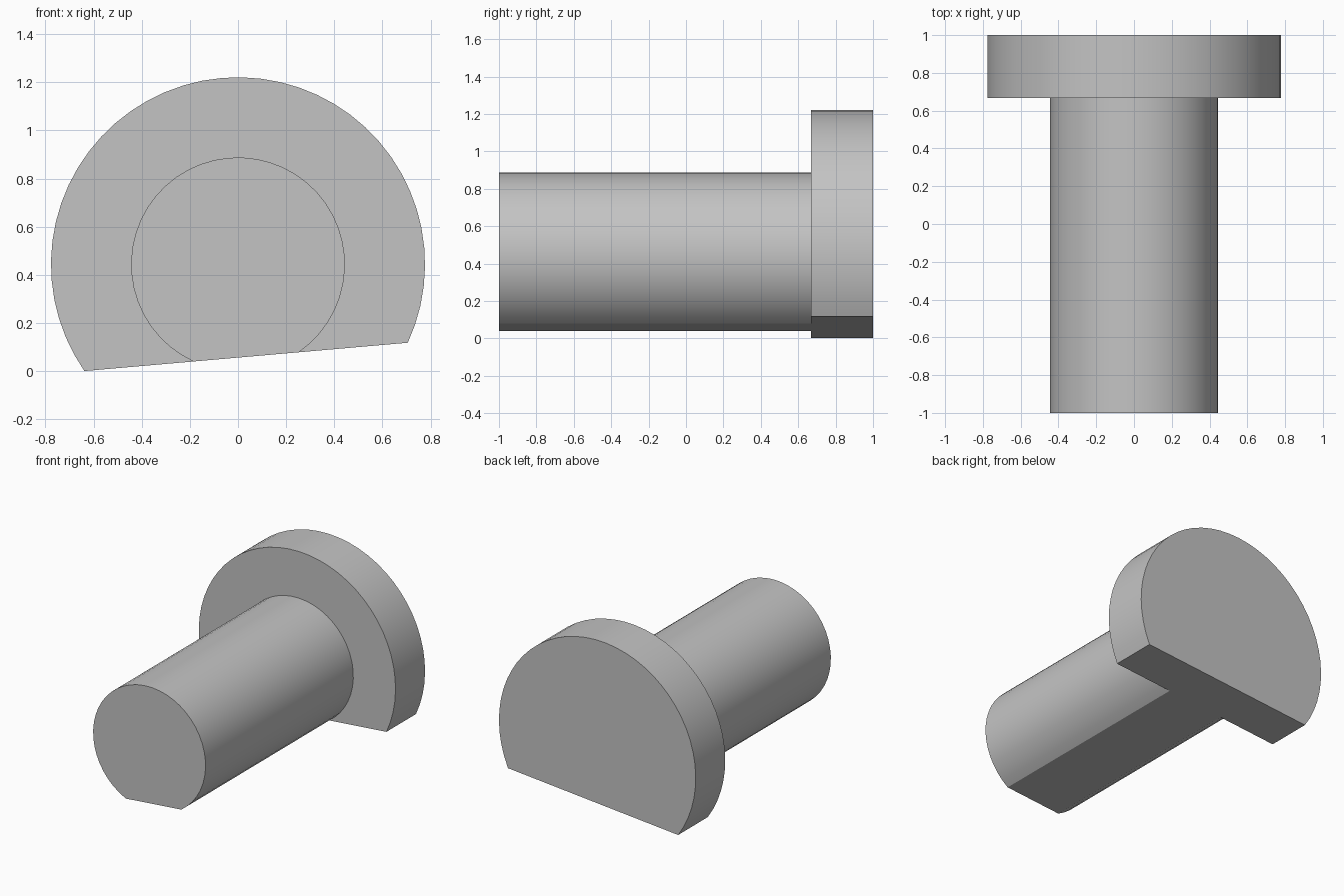
import bpy, bmesh, math

if "Cube" in bpy.data.objects:
    bpy.data.objects.remove(bpy.data.objects["Cube"])

AXIS_Z = 0.444             # height of the shared axis
FLAT_DIST = 0.386          # distance from the axis to the flat
TILT = math.radians(5)     # slope of the flat

grey = bpy.data.materials.new("light_grey")
grey.use_nodes = True
colour = (0.55, 0.55, 0.55, 1)
grey.diffuse_color = colour
grey.node_tree.nodes["Principled BSDF"].inputs["Base Color"].default_value = colour


def flatted_cylinder(name, radius, y_front, y_back, back_cap, segments=40):
    """Cylinder along y with one flat cut along its underside."""
    half = math.acos(FLAT_DIST / radius)
    start = -math.pi / 2 + TILT + half
    sweep = 2 * (math.pi - half)
    bm = bmesh.new()
    rings = []
    for y in (y_front, y_back):
        ring = []
        for i in range(segments + 1):
            a = start + sweep * i / segments
            ring.append(bm.verts.new((radius * math.cos(a), y,
                                      AXIS_Z + radius * math.sin(a))))
        rings.append(ring)
    front, back = rings
    bm.faces.new(front)
    if back_cap:
        bm.faces.new(back[::-1])
    for i in range(segments + 1):
        j = (i + 1) % (segments + 1)
        bm.faces.new((front[j], front[i], back[i], back[j]))
    mesh = bpy.data.meshes.new(name)
    bm.to_mesh(mesh)
    bm.free()
    mesh.materials.append(grey)
    obj = bpy.data.objects.new(name, mesh)
    bpy.context.collection.objects.link(obj)
    # Smooth barrel, crisp rims and flat
    bpy.ops.object.select_all(action="DESELECT")
    obj.select_set(True)
    bpy.context.view_layer.objects.active = obj
    bpy.ops.object.shade_smooth_by_angle(angle=math.radians(25))
    return obj


# Shank, open where it meets the head
flatted_cylinder("shank", 0.444, -1, 0.667, back_cap=False)
# Wide head at the back
flatted_cylinder("head", 0.777, 0.667, 1, back_cap=True)
